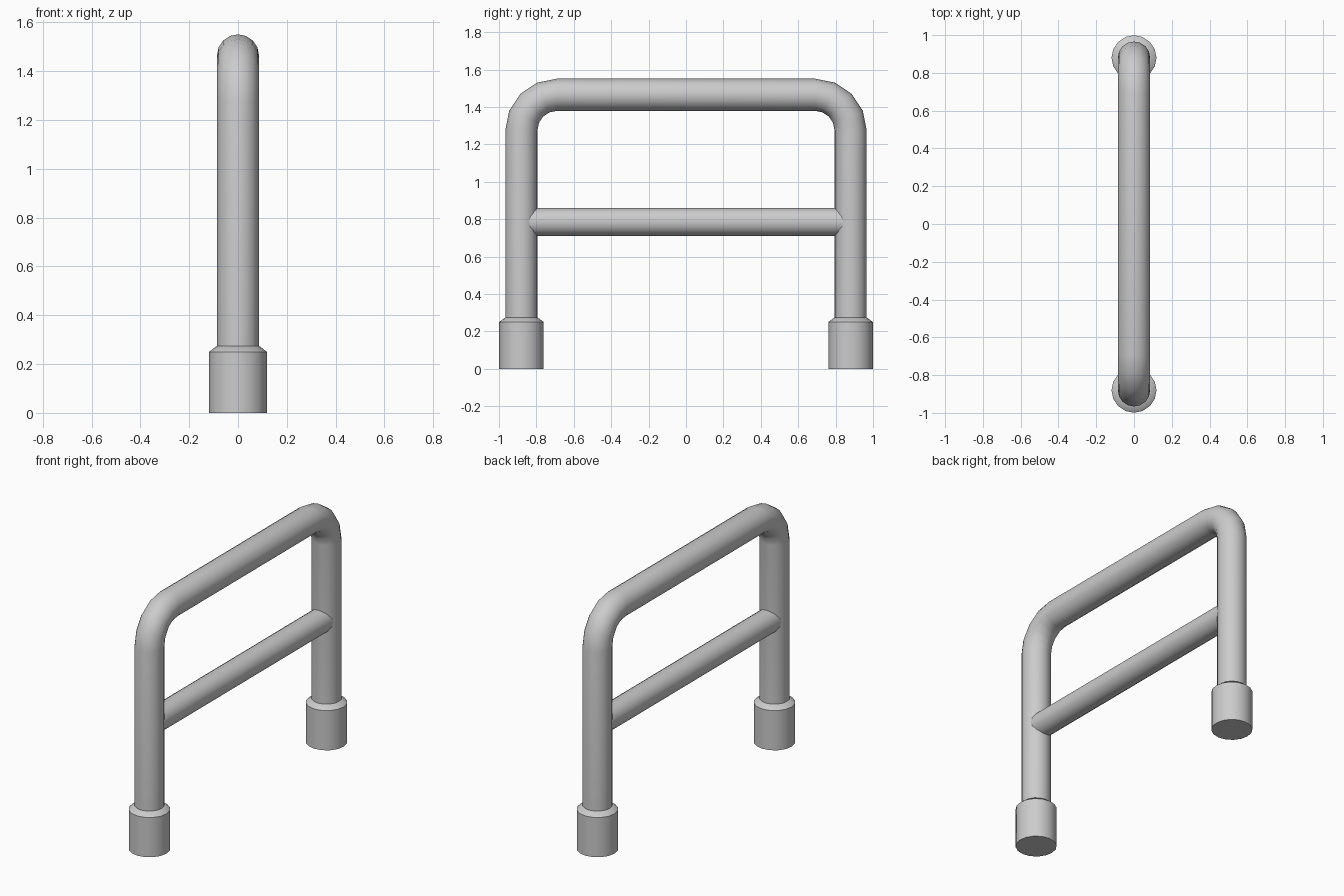
import bpy, bmesh, math
from mathutils import Vector

if "Cube" in bpy.data.objects:
    bpy.data.objects.remove(bpy.data.objects["Cube"])

SIDES = 16


def finish(name, bm):
    bmesh.ops.recalc_face_normals(bm, faces=bm.faces)
    me = bpy.data.meshes.new(name)
    bm.to_mesh(me)
    bm.free()
    ob = bpy.data.objects.new(name, me)
    bpy.context.collection.objects.link(ob)
    bpy.ops.object.select_all(action='DESELECT')
    ob.select_set(True)
    bpy.context.view_layer.objects.active = ob
    bpy.ops.object.shade_smooth_by_angle(angle=math.radians(40))
    return ob


def sweep(name, rings):
    """Skin circular rings given as (y, z, direction angle in the yz plane, radius)."""
    bm = bmesh.new()
    loops = []
    for y, z, ang, r in rings:
        side = Vector((0, -math.sin(ang), math.cos(ang)))
        loop = []
        for i in range(SIDES):
            t = math.tau * i / SIDES
            loop.append(bm.verts.new(Vector((r * math.cos(t), y, z)) + side * r * math.sin(t)))
        loops.append(loop)
    for a, b in zip(loops, loops[1:]):
        for i in range(SIDES):
            j = (i + 1) % SIDES
            bm.faces.new((a[i], a[j], b[j], b[i]))
    bm.faces.new(loops[0])
    bm.faces.new(loops[-1])
    return finish(name, bm)


LEG_Y, TOP_Z, R = 0.88, 1.465, 0.086
BEND = 0.19
UP = math.pi / 2

# Bent tube: right leg, two rounded corners, left leg
path = [(LEG_Y, 0.25, UP, R)]
for k in range(5):
    a = UP * k / 4
    path.append((LEG_Y - BEND + BEND * math.cos(a), TOP_Z - BEND + BEND * math.sin(a), UP + a, R))
for k in range(5):
    a = UP + UP * k / 4
    path.append((-LEG_Y + BEND + BEND * math.cos(a), TOP_Z - BEND + BEND * math.sin(a), UP + a, R))
path.append((-LEG_Y, 0.25, 3 * UP, R))
sweep("bent_tube_frame", path)

# Cross bar between the legs
sweep("cross_bar", [(-LEG_Y, 0.785, 0, 0.075), (LEG_Y, 0.785, 0, 0.075)])

# Foot sleeves with a tapered shoulder
for label, s in (("front", -1), ("back", 1)):
    y = s * LEG_Y
    sweep(label + "_foot_sleeve", [(y, 0, UP, 0.119), (y, 0.25, UP, 0.119), (y, 0.275, UP, R)])
